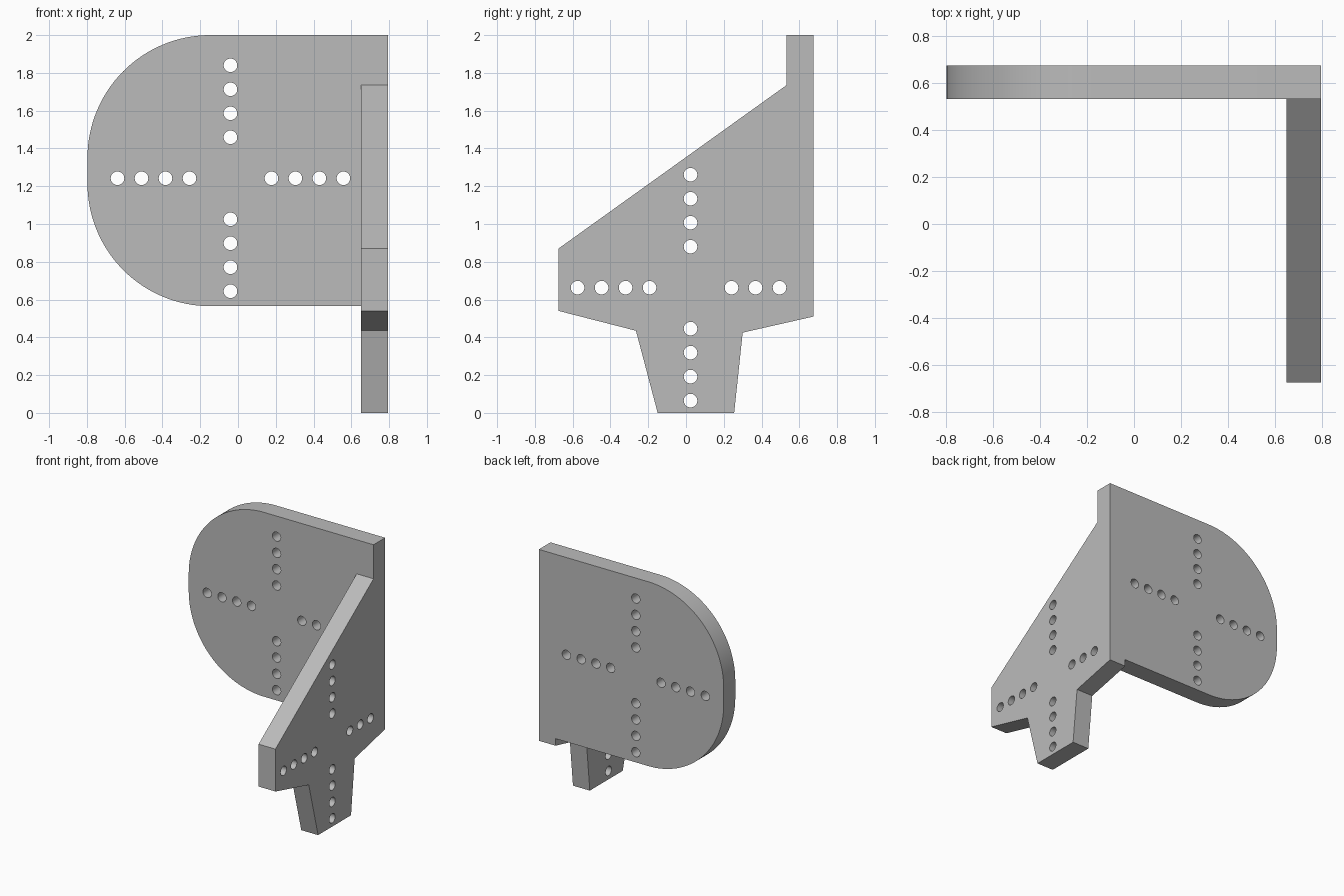
import bpy, bmesh, math
from mathutils import Matrix, Vector

if "Cube" in bpy.data.objects:
    bpy.data.objects.remove(bpy.data.objects["Cube"], do_unlink=True)

grey = bpy.data.materials.new("plain grey")
grey.use_nodes = True
grey.diffuse_color = (0.5, 0.5, 0.5, 1)
grey.node_tree.nodes["Principled BSDF"].inputs["Base Color"].default_value = (0.5, 0.5, 0.5, 1)

LEFT, RIGHT, BACK, FRONT = -0.797, 0.795, 0.675, 0.532
INNER = 0.65          # inner face of the side plate
BOTTOM, TOP = 0.565, 2.0


def make_object(name, bm):
    bmesh.ops.recalc_face_normals(bm, faces=bm.faces)
    mesh = bpy.data.meshes.new(name)
    bm.to_mesh(mesh)
    bm.free()
    mesh.materials.append(grey)
    obj = bpy.data.objects.new(name, mesh)
    bpy.context.collection.objects.link(obj)
    return obj


def extrude_profile(name, points, offset):
    bm = bmesh.new()
    face = bm.faces.new([bm.verts.new(p) for p in points])
    ext = bmesh.ops.extrude_face_region(bm, geom=[face])
    bmesh.ops.translate(bm, vec=offset, verts=[v for v in ext["geom"] if isinstance(v, bmesh.types.BMVert)])
    return make_object(name, bm)


def hole_cross(name, centre, across, axis, skip=()):
    """Cylinders in a cross of four arms with four holes each."""
    bm = bmesh.new()
    turn = Vector((0, 0, 1)).rotation_difference(Vector(axis)).to_matrix().to_4x4()
    for arm in (Vector(across), -Vector(across), Vector((0, 0, 1)), Vector((0, 0, -1))):
        for k in range(4):
            if k == 3 and arm == Vector(skip or (0, 0, 0)):
                continue
            spot = Vector(centre) + arm * (0.217 + 0.127 * k)
            bmesh.ops.create_cone(bm, cap_ends=True, segments=32, radius1=0.036, radius2=0.036,
                                  depth=0.3, matrix=Matrix.Translation(spot) @ turn)
    obj = make_object(name, bm)
    obj.hide_render = True
    return obj


def boolean(target, tool, operation):
    mod = target.modifiers.new(tool.name, "BOOLEAN")
    mod.operation, mod.object, mod.solver = operation, tool, "EXACT"
    bpy.ops.object.select_all(action="DESELECT")
    bpy.context.view_layer.objects.active = target
    target.select_set(True)
    bpy.ops.object.modifier_apply(modifier=mod.name)
    bpy.data.objects.remove(tool, do_unlink=True)


# Upright back plate with two large rounded corners on one side
R = 0.65
outline = [(RIGHT, FRONT, BOTTOM), (RIGHT, FRONT, TOP)]
for height, start in ((TOP - R, 90), (BOTTOM + R, 180)):
    for i in range(33):
        a = math.radians(start + 90 * i / 32)
        outline.append((LEFT + R + R * math.cos(a), FRONT, height + R * math.sin(a)))
bracket = extrude_profile("bracket", outline, (0, BACK - FRONT, 0))

# Side plate with sloped top edge and tapered foot
side = [(BACK, TOP), (FRONT, TOP), (FRONT, 1.735), (-0.675, 0.87), (-0.675, 0.54),
        (-0.265, 0.435), (-0.15, 0), (0.255, 0), (0.30, 0.425), (BACK, 0.51)]
side_plate = extrude_profile("side_plate", [(INNER, y, z) for y, z in side], (RIGHT - INNER, 0, 0))
boolean(bracket, side_plate, "UNION")

# Drilled hole crosses
boolean(bracket, hole_cross("back_holes", (-0.04, 0.603, 1.242), (1, 0, 0), (0, 1, 0)), "DIFFERENCE")
boolean(bracket, hole_cross("side_holes", (0.722, 0.024, 0.663), (0, 1, 0), (1, 0, 0), skip=(0, 1, 0)),
        "DIFFERENCE")

bpy.ops.object.shade_smooth_by_angle(angle=math.radians(25))
